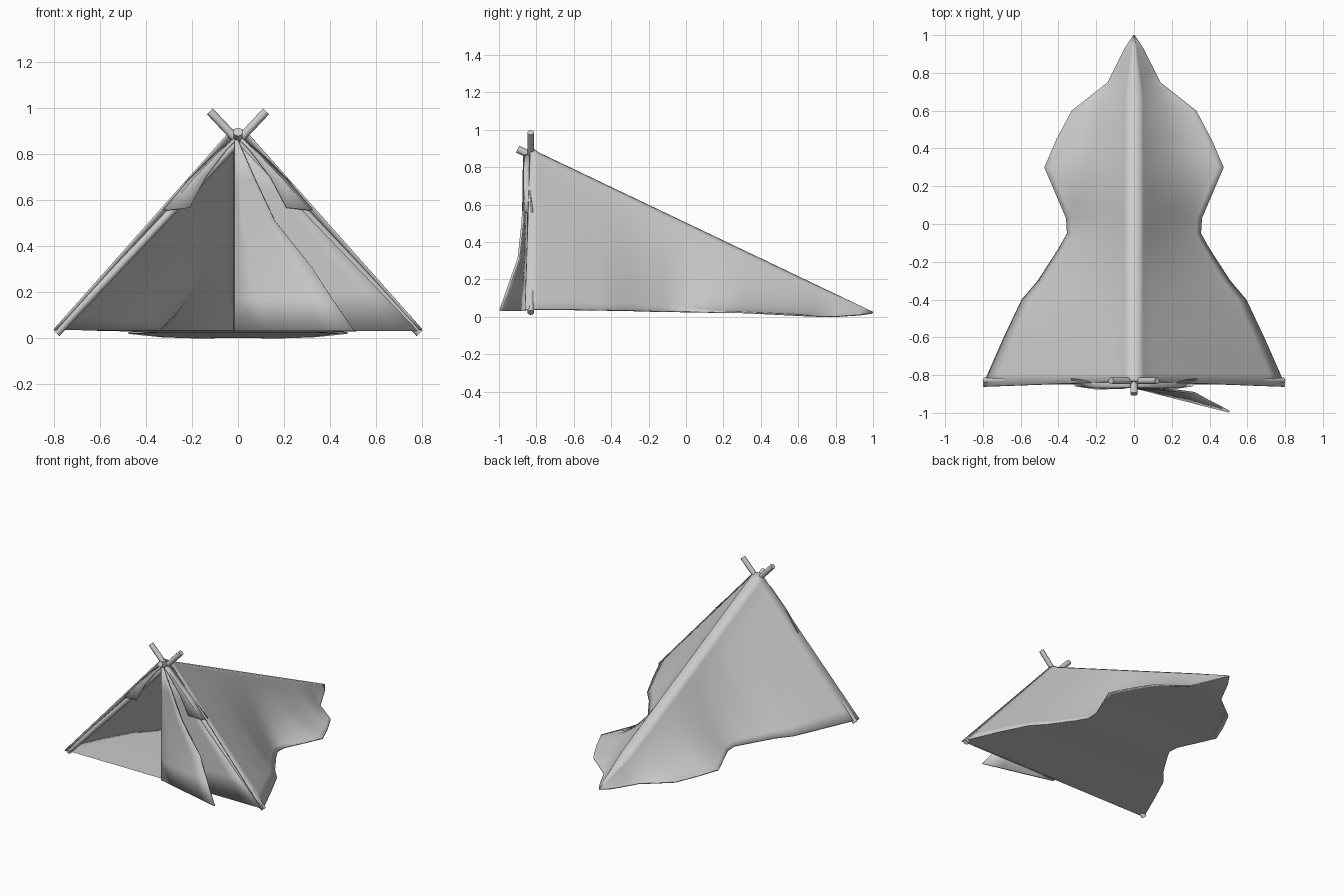
import bpy, bmesh, math
from mathutils import Vector

if "Cube" in bpy.data.objects:
    bpy.data.objects.remove(bpy.data.objects["Cube"])

# half width, hem height and sag exponent along the tent: (y, w, hem z, sag)
STATIONS = [(-0.85, 0.80, 0.04, 1.0), (-0.6, 0.69, 0.04, 1.0), (-0.4, 0.595, 0.037, 1.05),
            (-0.3, 0.51, 0.035, 1.08), (-0.13, 0.40, 0.03, 1.1), (-0.05, 0.355, 0.03, 1.15),
            (0.03, 0.36, 0.03, 1.3), (0.3, 0.475, 0.027, 2.0), (0.45, 0.41, 0.02, 2.0),
            (0.6, 0.33, 0.012, 1.9), (0.75, 0.14, 0.005, 1.3), (0.8, 0.115, 0.005, 1.2),
            (0.93, 0.05, 0.012, 1.0), (1.0, 0.004, 0.022, 1.0)]


def ridge_z(y):
    return 0.885 - 0.477 * (y + 0.8)


def rows():
    out = []
    for a, b in zip(STATIONS, STATIONS[1:]):
        n = max(1, round((b[0] - a[0]) / 0.07))
        for i in range(n):
            out.append([p + (q - p) * i / n for p, q in zip(a, b)])
    out.append(list(STATIONS[-1]))
    return out


def make(name, verts, faces, thick=0.0, offset=-1):
    me = bpy.data.meshes.new(name)
    me.from_pydata(verts, [], faces)
    bm = bmesh.new()
    bm.from_mesh(me)
    bmesh.ops.recalc_face_normals(bm, faces=bm.faces)
    bm.to_mesh(me)
    bm.free()
    ob = bpy.data.objects.new(name, me)
    bpy.context.collection.objects.link(ob)
    if thick:
        m = ob.modifiers.new("thickness", 'SOLIDIFY')
        m.thickness, m.offset = thick, offset
    bpy.ops.object.select_all(action='DESELECT')
    ob.select_set(True)
    bpy.context.view_layer.objects.active = ob
    bpy.ops.object.shade_smooth_by_angle(angle=math.radians(40))
    return ob


def grid(name, lines, thick=0.0, offset=-1):
    n = len(lines[0])
    verts = [p for line in lines for p in line]
    faces = [(i * n + j, i * n + j + 1, (i + 1) * n + j + 1, (i + 1) * n + j)
             for i in range(len(lines) - 1) for j in range(n - 1)]
    return make(name, verts, faces, thick, offset)


def pole(name, a, b, r):
    a, b = Vector(a), Vector(b)
    bpy.ops.mesh.primitive_cylinder_add(vertices=10, radius=r, depth=(b - a).length,
                                        location=(a + b) / 2)
    ob = bpy.context.object
    ob.name = name
    ob.rotation_euler = (b - a).to_track_quat('Z', 'Y').to_euler()
    bpy.ops.object.shade_smooth_by_angle(angle=math.radians(50))


def section(y, w, zb, sag):
    # rounded ridge followed by a sagging side
    zr = max(ridge_z(y), zb + 0.004)
    c = min(0.05, w * 0.3)
    drop = min(0.03, (zr - zb) * 0.2)
    half = [(c * math.sin(a), zr - drop * (1 - math.cos(a)))
            for a in (0, 0.5, 1.0, 1.4)]
    x0, z0 = half[-1]
    for i in range(1, 13):
        t = i / 12
        half.append((x0 + (w - x0) * t, zb + (z0 - zb) * (1 - t) ** sag))
    yy = lambda x: y + (0.02 - 0.03 * x / 0.8 if y < -0.84 else 0)
    return [(-x, yy(x), z) for x, z in reversed(half[1:])] + [(x, yy(x), z) for x, z in half]


# draped canvas and ground sheet
grid("canvas", [section(*r) for r in rows()], 0.008)
grid("ground_sheet", [[(w * k / 4, y, zb - 0.004) for k in range(-4, 5)]
                      for y, w, zb, s in rows()])

# poles
for s, side in ((-1, "left"), (1, "right")):
    pole(side + "_front_pole", (s * 0.788, -0.83, 0.022), (-s * 0.122, -0.83, 0.985), 0.018)
    # canvas edge folded round the pole
    outer = [(0.02, -0.83, 0.87), (0.10, -0.84, 0.805), (0.22, -0.835, 0.69), (0.335, -0.82, 0.562)]
    mid = [(0.015, -0.86, 0.868), (0.09, -0.868, 0.80), (0.20, -0.868, 0.685), (0.31, -0.86, 0.557)]
    inner = [(0.01, -0.865, 0.86), (0.05, -0.872, 0.82), (0.14, -0.875, 0.70), (0.21, -0.875, 0.567)]
    grid(side + "_canvas_fold", [[(s * x, y, z) for x, y, z in l] for l in (outer, mid, inner)], 0.006)
pole("ridge_pole", (0, -0.9, 0.896), (0, 0.95, 0.027), 0.02)

# closed right half of the front
grid("front_panel", [[(-0.015 + (0.795 * (0.862 - z) / 0.83) * k / 6, -0.845, z) for k in range(7)]
                     for z in (0.86, 0.65, 0.4, 0.2, 0.032)], 0.008, 0)

# door flap, hinged at the middle and swung open over the panel
free_edge = [(0.0, -0.865, 0.86), (0.075, -0.867, 0.69), (0.16, -0.873, 0.51),
             (0.32, -0.895, 0.31), (0.41, -0.945, 0.17), (0.505, -0.993, 0.032)]
grid("door_flap", [[(-0.015 + (x + 0.015) * k / 4, -0.86 + (y + 0.86) * k / 4, z)
                    for k in range(5)] for x, y, z in free_edge], 0.012, 0)
